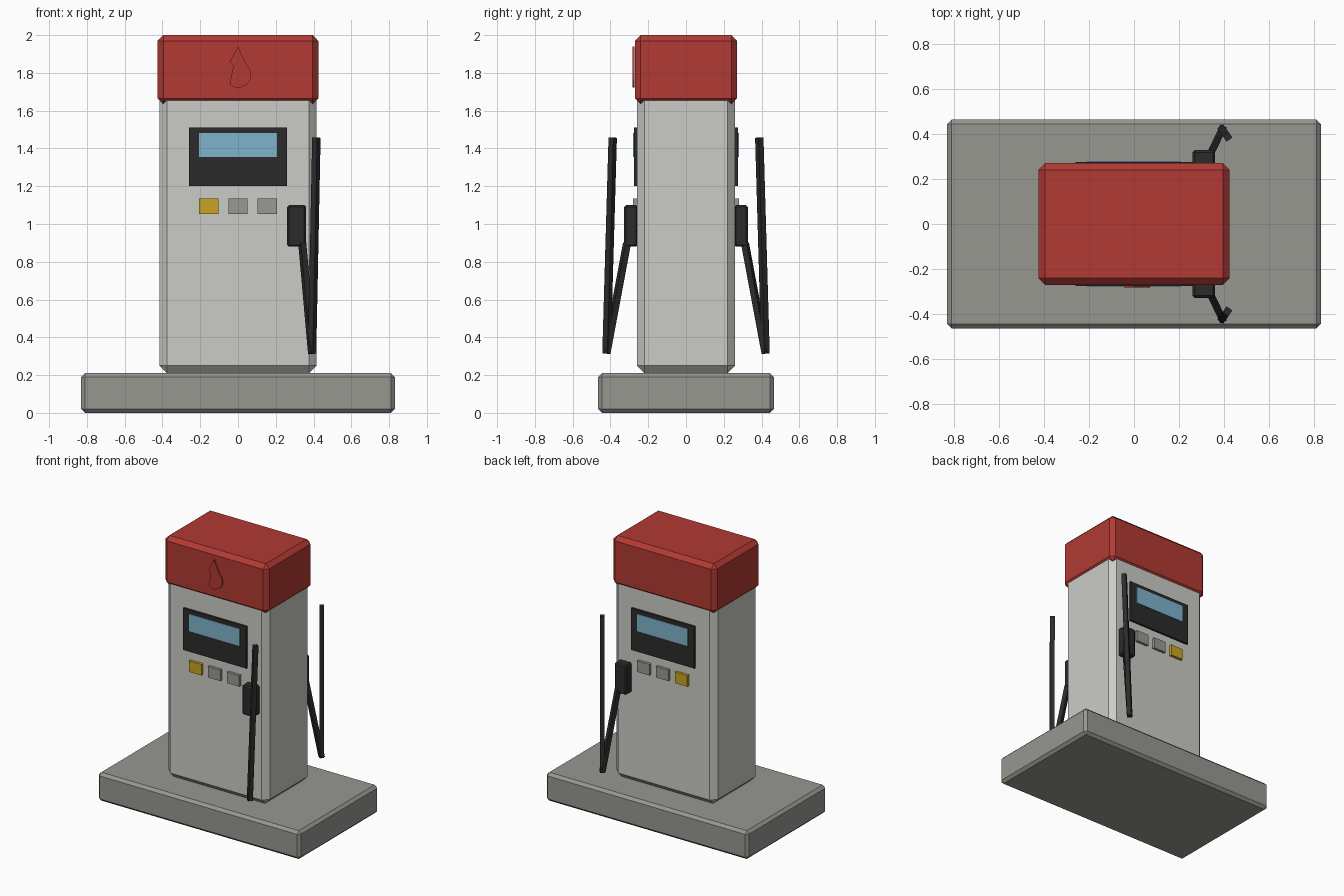
import bpy
import bmesh
from mathutils import Matrix, Vector

cube = bpy.data.objects.get("Cube")
if cube:
    bpy.data.objects.remove(cube, do_unlink=True)


def material(name, *rgb):
    # 8-bit display colour to linear
    lin = [((c / 255 + 0.055) / 1.055) ** 2.4 for c in rgb]
    mat = bpy.data.materials.new(name)
    mat.use_nodes = True
    mat.diffuse_color = (*lin, 1)
    mat.node_tree.nodes["Principled BSDF"].inputs["Base Color"].default_value = (*lin, 1)
    return mat


RED = material("canopy red", 178, 58, 52)
BODY = material("body light grey", 203, 203, 198)
CONCRETE = material("concrete grey", 151, 151, 145)
BLACK = material("rubber black", 43, 43, 43)
GLASS = material("screen blue", 127, 179, 204)
YELLOW = material("button yellow", 201, 164, 36)
GREY = material("button grey", 152, 152, 149)


def finish(name, bm, mat, bevel=0, both_sides=False):
    mesh = bpy.data.meshes.new(name)
    bmesh.ops.recalc_face_normals(bm, faces=bm.faces)
    bm.to_mesh(mesh)
    bm.free()
    mesh.materials.append(mat)
    obj = bpy.data.objects.new(name, mesh)
    bpy.context.scene.collection.objects.link(obj)
    if bevel:
        mod = obj.modifiers.new("Chamfer", "BEVEL")
        mod.width = bevel
        mod.segments = 1
    if both_sides:
        mod = obj.modifiers.new("Front and back", "MIRROR")
        mod.use_axis = (False, True, False)
        mod.use_mirror_merge = False
    return obj


def box(name, low, high, mat, bevel=0, both_sides=False):
    low, high = Vector(low), Vector(high)
    bm = bmesh.new()
    place = Matrix.Translation((low + high) / 2) @ Matrix.Diagonal((*(high - low), 1))
    bmesh.ops.create_cube(bm, size=1, matrix=place)
    return finish(name, bm, mat, bevel, both_sides)


def bar(name, start, end, width, mat):
    # Square bar between two points, repeated on the back
    start, end = Vector(start), Vector(end)
    path = end - start
    bm = bmesh.new()
    place = (Matrix.Translation((start + end) / 2)
             @ path.to_track_quat("Z", "Y").to_matrix().to_4x4()
             @ Matrix.Diagonal((width, width, path.length, 1)))
    bmesh.ops.create_cube(bm, size=1, matrix=place)
    return finish(name, bm, mat, both_sides=True)


# Island, cabinet and canopy
box("island_base", (-0.83, -0.465, 0), (0.83, 0.465, 0.21), CONCRETE, 0.02)
box("pump_body", (-0.415, -0.26, 0.21), (0.415, 0.26, 1.72), BODY, 0.04)
box("canopy", (-0.425, -0.27, 1.635), (0.425, 0.27, 2.0), RED, 0.03)

# Display on both faces
box("display_panel", (-0.26, -0.275, 1.2), (0.26, -0.255, 1.51), BLACK, both_sides=True)
box("display_screen", (-0.207, -0.28, 1.355), (0.207, -0.272, 1.482), GLASS, both_sides=True)

# Row of selector buttons
for label, x, mat in (("first", -0.155, YELLOW), ("second", 0, GREY), ("third", 0.155, GREY)):
    box(label + "_button", (x - 0.051, -0.28, 1.053), (x + 0.051, -0.255, 1.135), mat,
        both_sides=True)

# Nozzle holster and folded hose
box("nozzle_holster", (0.26, -0.328, 0.88), (0.36, -0.255, 1.1), BLACK, 0.01, True)
hose_fold = (0.392, -0.421, 0.315)
bar("lower_hose", (0.34, -0.312, 0.9), hose_fold, 0.032, BLACK)
bar("upper_hose", hose_fold, (0.415, -0.388, 1.457), 0.032, BLACK)

# Thin droplet plate on the front of the canopy
outline = [(0, 1.94), (-0.045, 1.855), (-0.025, 1.835), (-0.045, 1.738), (-0.02, 1.724),
           (0.01, 1.722), (0.045, 1.737), (0.065, 1.765), (0.07, 1.795), (0.06, 1.825),
           (0.04, 1.85)]
bm = bmesh.new()
face = bm.faces.new([bm.verts.new((x, -0.282, z)) for x, z in outline])
grown = bmesh.ops.extrude_face_region(bm, geom=[face], use_keep_orig=True)
bmesh.ops.translate(bm, vec=(0, 0.0095, 0),
                    verts=[v for v in grown["geom"] if isinstance(v, bmesh.types.BMVert)])
finish("droplet_plate", bm, RED)
